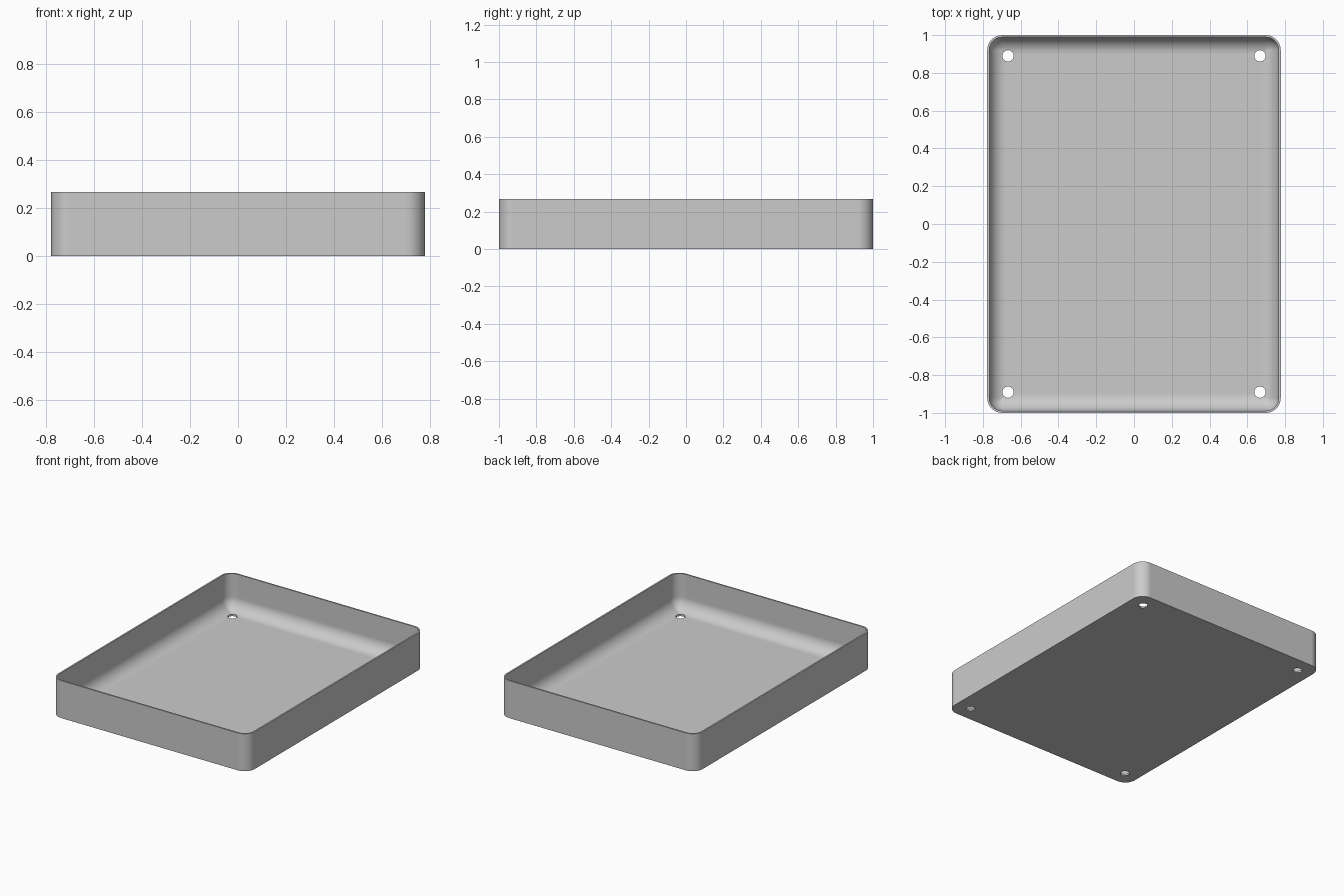
import bpy, bmesh, math

cube = bpy.data.objects.get("Cube")
if cube:
    bpy.data.objects.remove(cube, do_unlink=True)

HALF_X, HALF_Y, HEIGHT = 0.777, 1.0, 0.267
WALL, CORNER, FILLET = 0.011, 0.08, 0.09
CORNER_STEPS, FILLET_STEPS = 12, 12
HOLE_X, HOLE_Y, HOLE_R = 0.667, 0.89, 0.03

grey = bpy.data.materials.new("plain grey")
grey.use_nodes = True
colour = (0.6, 0.6, 0.6, 1)
grey.diffuse_color = colour
grey.node_tree.nodes["Principled BSDF"].inputs["Base Color"].default_value = colour


def ring(bm, inset, z):
    """Rounded rectangle of vertices, moved inwards by inset."""
    r = max(CORNER - inset, 0.004)
    cx, cy = HALF_X - inset - r, HALF_Y - inset - r
    verts = []
    for q, (sx, sy) in enumerate([(1, 1), (-1, 1), (-1, -1), (1, -1)]):
        for i in range(CORNER_STEPS + 1):
            a = (q + i / CORNER_STEPS) * math.pi / 2
            verts.append(bm.verts.new((sx * cx + r * math.cos(a),
                                       sy * cy + r * math.sin(a), z)))
    return verts


# Tray section: outer wall, rim, inner wall, then a rounded foot into the floor
section = [(0, 0), (0, HEIGHT), (WALL, HEIGHT)]
for i in range(FILLET_STEPS + 1):
    a = i / FILLET_STEPS * math.pi / 2
    section.append((WALL + FILLET * (1 - math.cos(a)),
                    WALL + FILLET * (1 - math.sin(a))))

bm = bmesh.new()
rings = [ring(bm, inset, z) for inset, z in section]
for low, high in zip(rings, rings[1:]):
    for i in range(len(low)):
        j = (i + 1) % len(low)
        bm.faces.new((low[i], low[j], high[j], high[i]))
bm.faces.new(list(reversed(rings[0])))
bm.faces.new(rings[-1])
bmesh.ops.recalc_face_normals(bm, faces=bm.faces)
mesh = bpy.data.meshes.new("tray")
bm.to_mesh(mesh)
bm.free()
tray = bpy.data.objects.new("tray", mesh)
bpy.context.collection.objects.link(tray)
mesh.materials.append(grey)

# Screw holes through the four floor corners
bpy.context.view_layer.objects.active = tray
for sx in (-1, 1):
    for sy in (-1, 1):
        bpy.ops.mesh.primitive_cylinder_add(
            vertices=32, radius=HOLE_R, depth=0.2,
            location=(sx * HOLE_X, sy * HOLE_Y, 0))
        cutter = bpy.context.object
        cutter.name = "hole_cutter"
        cutter.hide_render = True
        cutter.data.materials.append(grey)
        bpy.context.view_layer.objects.active = tray
        cut = tray.modifiers.new("screw_hole", "BOOLEAN")
        cut.operation = "DIFFERENCE"
        cut.solver = "EXACT"
        cut.object = cutter
        bpy.ops.object.modifier_apply(modifier=cut.name)
        bpy.data.objects.remove(cutter, do_unlink=True)

# Smooth the curves, keep the rim and base edges crisp
bpy.ops.object.select_all(action="DESELECT")
tray.select_set(True)
bpy.context.view_layer.objects.active = tray
bpy.ops.object.shade_smooth_by_angle(angle=math.radians(30))
weighted = tray.modifiers.new("even_shading", "WEIGHTED_NORMAL")
weighted.keep_sharp = True
